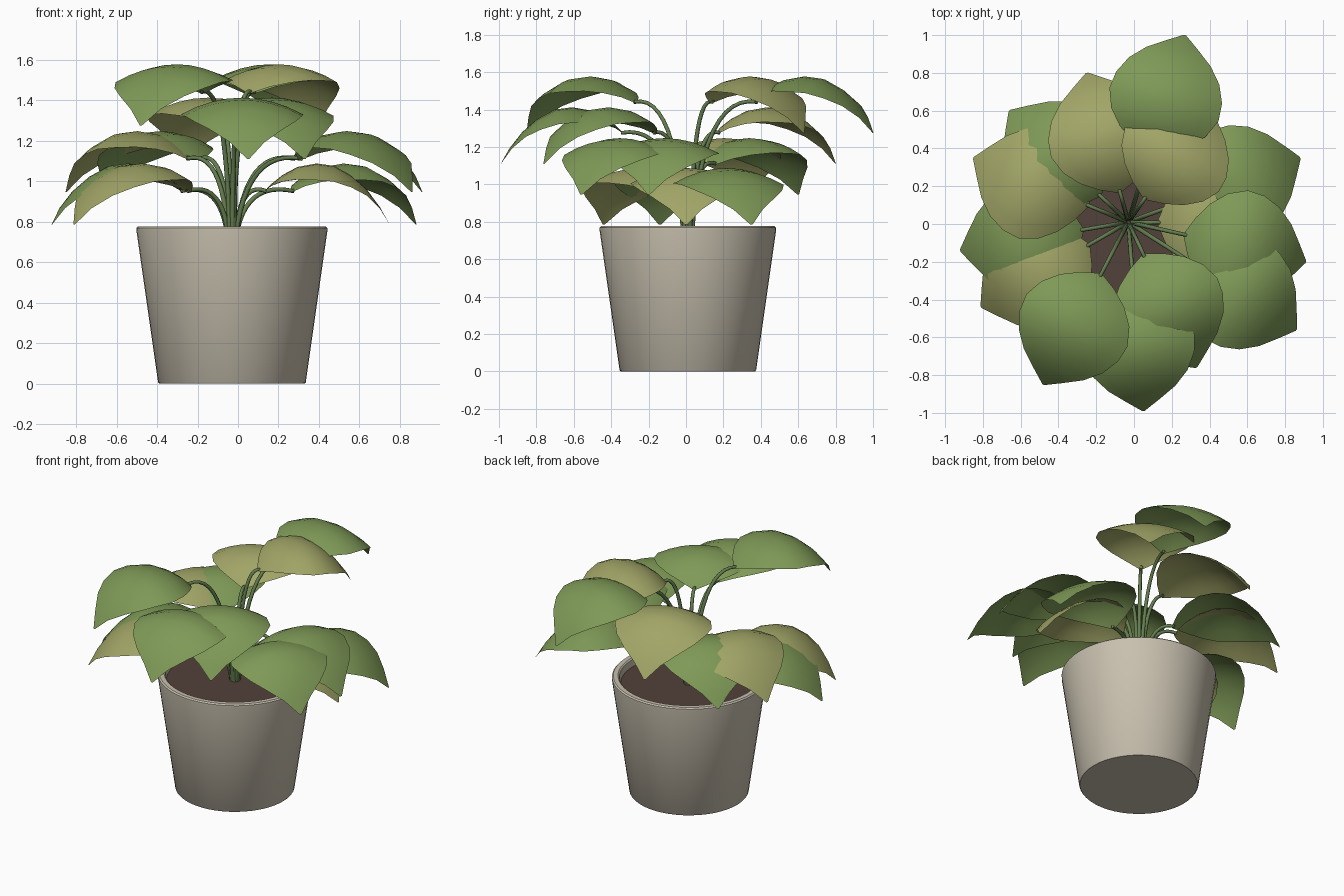
import bpy, bmesh, math
from mathutils import Vector

if "Cube" in bpy.data.objects:
    bpy.data.objects.remove(bpy.data.objects["Cube"])

CX, CY = -0.03, 0.01      # centre of the pot and root of all stems


def material(name, rgb):
    m = bpy.data.materials.new(name)
    m.diffuse_color = (*rgb, 1)
    m.use_nodes = True
    m.node_tree.nodes["Principled BSDF"].inputs["Base Color"].default_value = m.diffuse_color
    return m


GREEN = material("leaf_green", (0.21, 0.32, 0.095))
LIGHT = material("leaf_light_green", (0.36, 0.38, 0.135))
STEM = material("stem_green", (0.13, 0.21, 0.08))
CLAY = material("clay", (0.58, 0.53, 0.43))
EARTH = material("earth", (0.085, 0.052, 0.042))


def finish(bm, name, mat, angle=180):
    me = bpy.data.meshes.new(name)
    bm.to_mesh(me)
    bm.free()
    ob = bpy.data.objects.new(name, me)
    bpy.context.collection.objects.link(ob)
    me.materials.append(mat)
    bpy.ops.object.select_all(action='DESELECT')
    ob.select_set(True)
    bpy.context.view_layer.objects.active = ob
    bpy.ops.object.shade_smooth_by_angle(angle=math.radians(angle))
    return ob


def lathe(name, profile, mat, n=48):
    """Revolve an (r, z) profile around the pot axis; r = 0 closes to a point."""
    bm = bmesh.new()
    vs = [bm.verts.new((CX + r, CY, z)) for r, z in profile]
    es = [bm.edges.new(p) for p in zip(vs, vs[1:])]
    bmesh.ops.spin(bm, geom=vs + es, cent=(CX, CY, 0), axis=(0, 0, 1),
                   angle=math.tau, steps=n, use_duplicate=False)
    bmesh.ops.remove_doubles(bm, verts=bm.verts, dist=1e-4)
    bmesh.ops.recalc_face_normals(bm, faces=bm.faces)
    return finish(bm, name, mat, 35)


# tapered pot with a rounded lip, and the soil inside
lathe("pot", [(0, 0), (0.36, 0), (0.365, 0.006), (0.472, 0.755), (0.472, 0.768),
              (0.464, 0.776), (0.435, 0.776), (0.426, 0.768), (0.415, 0.70), (0, 0.70)], CLAY)
lathe("soil", [(0, 0.725), (0.419, 0.725)], EARTH)

# leaf template: distance along, half width, midrib height
SHAPE = [(0, 0.012, 0), (0.06, 0.10, 0.04), (0.15, 0.19, 0.085), (0.27, 0.262, 0.125),
         (0.42, 0.302, 0.142), (0.56, 0.293, 0.13), (0.70, 0.25, 0.08),
         (0.82, 0.178, 0.012), (0.92, 0.085, -0.072), (1, 0.006, -0.16)]
COLS = 8
LENGTH = 0.66


def leaf(i, tip, mat):
    """Arched leaf pointing out from the pot centre, with the stem below it."""
    centre = Vector((CX, CY, 0))
    out = Vector((tip[0] - CX, tip[1] - CY, 0))
    reach = out.length
    out.normalize()
    side = Vector((-out.y, out.x, 0))
    length = min(LENGTH, reach * 0.8)
    r0, z0 = reach - length, tip[2] + 0.16

    bm = bmesh.new()
    rows = []
    for t, w, h in SHAPE:
        row = []
        for c in range(COLS + 1):
            s = w * (2 * c / COLS - 1)
            p = centre + out * (r0 + t * length) + side * s
            p.z = z0 + h - 0.9 * s * s
            row.append(bm.verts.new(p))
        rows.append(row)
    for a, b in zip(rows, rows[1:]):
        for c in range(COLS):
            bm.faces.new((a[c + 1], a[c], b[c], b[c + 1]))
    bmesh.ops.recalc_face_normals(bm, faces=bm.faces)
    if sum(f.normal.z for f in bm.faces) < 0:
        bmesh.ops.reverse_faces(bm, faces=bm.faces)
    finish(bm, f"leaf_{i}", mat)

    # stem: tube swept along a quadratic arc in the leaf's own plane
    p0, p1, p2 = (0.02, 0.72), (r0 * 0.22, z0 + 0.06), (r0 + 0.015, z0 + 0.005)
    bm = bmesh.new()
    rings = []
    for k in range(13):
        u = k / 12
        r, z = ((1 - u) ** 2 * a + 2 * u * (1 - u) * b + u * u * c
                for a, b, c in zip(p0, p1, p2))
        dr, dz = (2 * (1 - u) * (b - a) + 2 * u * (c - b)
                  for a, b, c in zip(p0, p1, p2))
        tangent = (out * dr + Vector((0, 0, dz))).normalized()
        nrm = side.cross(tangent)
        mid = centre + out * r + Vector((0, 0, z))
        rad = 0.013 - 0.003 * u
        rings.append([bm.verts.new(mid + rad * (math.cos(q) * side + math.sin(q) * nrm))
                      for q in (math.tau * j / 8 for j in range(8))])
    for a, b in zip(rings, rings[1:]):
        for j in range(8):
            bm.faces.new((a[j], a[(j + 1) % 8], b[(j + 1) % 8], b[j]))
    bmesh.ops.recalc_face_normals(bm, faces=bm.faces)
    finish(bm, f"stem_{i}", STEM)


# four tiers of leaves, given by their tips
TIERS = {
    1.275: [(-0.48, -0.85, GREEN), (0.27, 1.0, GREEN), (0.40, 0.63, LIGHT)],
    1.11: [(-0.25, 0.80, LIGHT), (0.05, -0.99, GREEN), (0.33, -0.76, GREEN)],
    0.945: [(0.86, -0.56, GREEN), (0.91, -0.20, GREEN), (-0.85, 0.35, LIGHT), (-0.66, 0.60, GREEN)],
    0.785: [(0.88, 0.35, GREEN), (0.75, 0.0, LIGHT), (-0.92, -0.14, GREEN), (-0.81, -0.44, LIGHT)],
}
i = 0
for z, tips in TIERS.items():
    for x, y, mat in tips:
        i += 1
        leaf(i, (x, y, z), mat)
